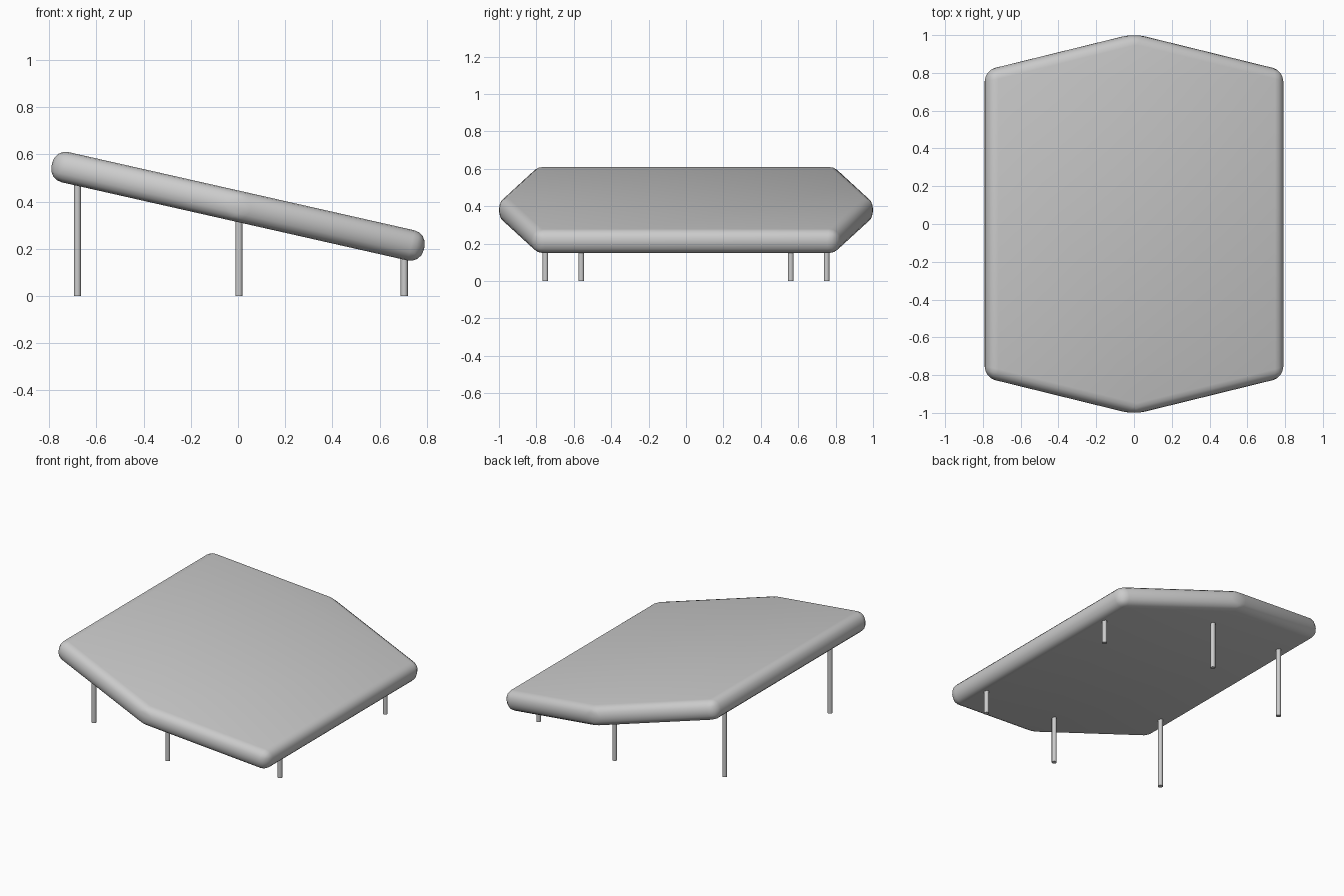
import bpy, bmesh, math
from mathutils import Matrix

if "Cube" in bpy.data.objects:
    bpy.data.objects.remove(bpy.data.objects["Cube"])

TILT = math.atan(0.226)
MID_Z, THICK, HALF_LEN = 0.38, 0.131, 0.808

# Tilted hexagonal top: extruded outline, all edges rounded
outline = [(-HALF_LEN, -0.813), (0, -1.007), (HALF_LEN, -0.813),
           (HALF_LEN, 0.813), (0, 1.007), (-HALF_LEN, 0.813)]
bm = bmesh.new()
face = bm.faces.new([bm.verts.new((x, y, -THICK / 2)) for x, y in outline])
ext = bmesh.ops.extrude_face_region(bm, geom=[face])
bmesh.ops.translate(bm, vec=(0, 0, THICK),
                    verts=[v for v in ext["geom"] if isinstance(v, bmesh.types.BMVert)])
bmesh.ops.recalc_face_normals(bm, faces=bm.faces)
bmesh.ops.transform(bm, verts=bm.verts,
                    matrix=Matrix.Translation((0, 0, MID_Z)) @ Matrix.Rotation(TILT, 4, 'Y'))
mesh = bpy.data.meshes.new("table_top")
bm.to_mesh(mesh)
bm.free()
top = bpy.data.objects.new("table_top", mesh)
bpy.context.collection.objects.link(top)
bevel = top.modifiers.new("rounded_edges", 'BEVEL')
bevel.limit_method = 'NONE'
bevel.width = 0.057
bevel.segments = 4
bpy.context.view_layer.objects.active = top
top.select_set(True)
bpy.ops.object.modifier_apply(modifier=bevel.name)
bpy.ops.object.shade_smooth_by_angle(angle=math.radians(40))


# Upright round legs, reaching just into the underside
def leg(name, x, y):
    height = MID_Z - x * math.tan(TILT) - THICK / 2 / math.cos(TILT) + 0.01
    bpy.ops.mesh.primitive_cylinder_add(vertices=16, radius=0.015, depth=height,
                                        location=(x, y, height / 2))
    bpy.context.object.name = name
    bpy.ops.object.shade_smooth_by_angle(angle=math.radians(40))


for part, x, y in (("high", -0.68, 0.56), ("middle", 0.004, 0.752), ("low", 0.704, 0.56)):
    for side, s in (("front", -1), ("back", 1)):
        leg(f"{part}_{side}_leg", x, s * y)
